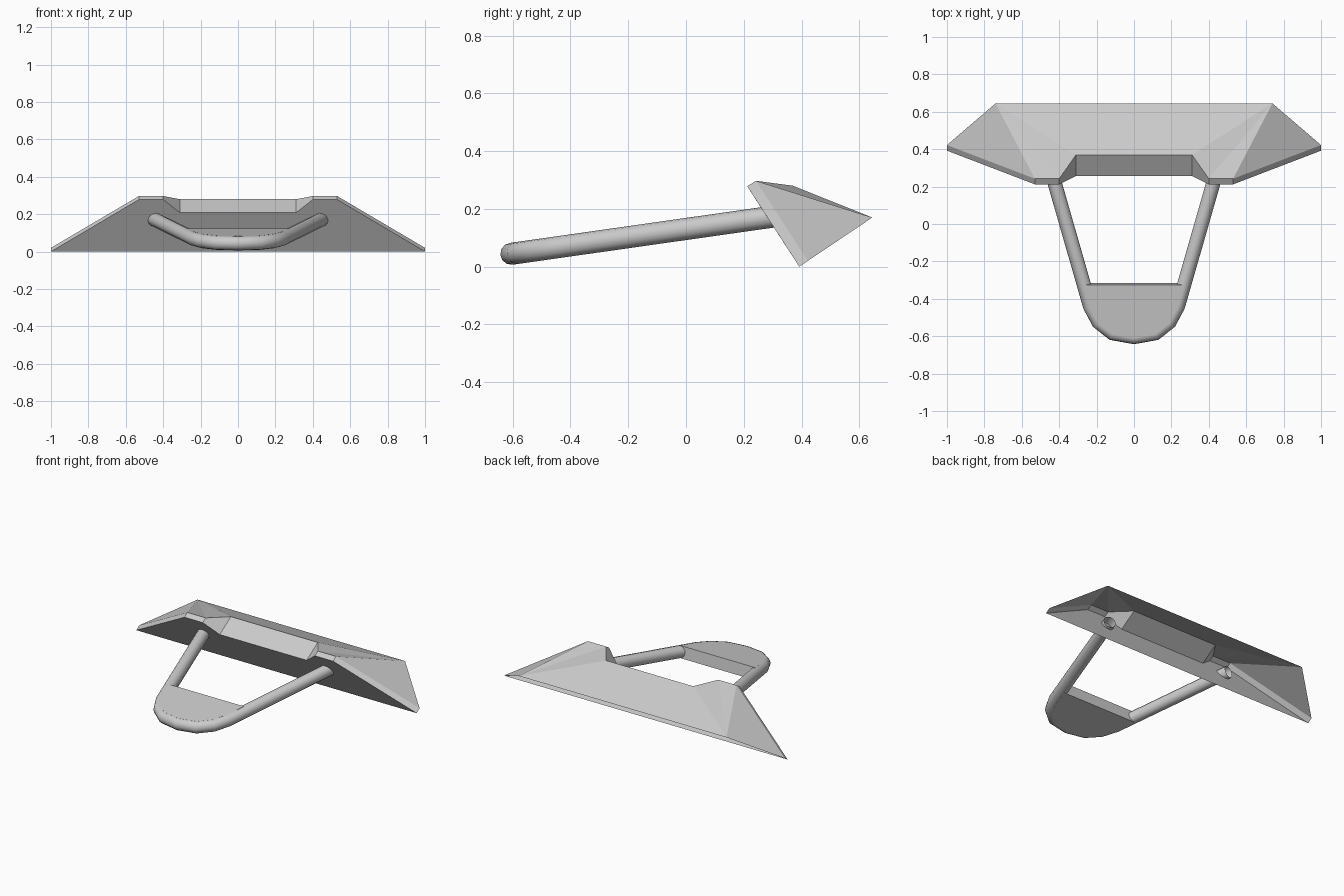
import bpy, bmesh
from mathutils import Vector

cube = bpy.data.objects.get("Cube")
if cube:
    bpy.data.objects.remove(cube)

grey = bpy.data.materials.new("plain_grey")
grey.use_nodes = True
colour = (0.6, 0.6, 0.6, 1)
grey.diffuse_color = colour
grey.node_tree.nodes["Principled BSDF"].inputs["Base Color"].default_value = colour


def mesh_object(name, faces):
    """Make an object from faces given as lists of corner points."""
    bm = bmesh.new()
    for corners in faces:
        bm.faces.new([bm.verts.new(c) for c in corners])
    bmesh.ops.remove_doubles(bm, verts=bm.verts, dist=0.0001)
    bmesh.ops.recalc_face_normals(bm, faces=bm.faces)
    mesh = bpy.data.meshes.new(name)
    bm.to_mesh(mesh)
    bm.free()
    mesh.materials.append(grey)
    obj = bpy.data.objects.new(name, mesh)
    bpy.context.collection.objects.link(obj)
    return obj


def flip(points):
    return [(-x, y, z) for x, y, z in reversed(points)]


# Blade: hollow wedge, open underneath, with a notch in its upper edge
front = [(1, 0.392, 0), (0.53, 0.212, 0.278), (0.40, 0.212, 0.278), (0.31, 0.257, 0.208)]
rim = [(1, 0.422, 0.02), (0.53, 0.242, 0.297), (0.40, 0.242, 0.297), (0.31, 0.37, 0.28)]
back = (0.74, 0.645, 0.17)

half = [[front[i], front[i + 1], rim[i + 1], rim[i]] for i in range(3)]
half += [[rim[i], rim[i + 1], back] for i in range(3)]
middle = [
    front + flip(front),
    [front[3], rim[3]] + flip([front[3], rim[3]]),
    [rim[3], back] + flip([rim[3], back]),
]
mesh_object("blade", half + [flip(f) for f in half] + middle)

# Handle: bent tube with open ends, lying in a gently sloping plane
RADIUS = 0.038
SLOPE = 0.142
normal = Vector((0, -SLOPE, 1)).normalized()


def on_slope(x, y):
    return Vector((x, y, 0.045 + (y + 0.6) * SLOPE))


bend = [(0.235, -0.44), (0.19, -0.525), (0.115, -0.585), (0, -0.605)]
right_path = [(0.453, 0.32)] + bend
path = right_path + [(-x, y) for x, y in reversed(right_path[:-1])]

curve = bpy.data.curves.new("handle_path", "CURVE")
curve.dimensions = "3D"
curve.bevel_depth = RADIUS
curve.bevel_resolution = 4
curve.use_fill_caps = False
spline = curve.splines.new("POLY")
spline.points.add(len(path) - 1)
for point, (x, y) in zip(spline.points, path):
    point.co = (*on_slope(x, y), 1)
spline.use_smooth = True
curve.materials.append(grey)
handle = bpy.data.objects.new("handle", curve)
bpy.context.collection.objects.link(handle)

# Grip plate: fills the bend of the handle, flush with the tube
right_edge = [(0.27, -0.32)] + bend
outline = right_edge + [(-x, y) for x, y in reversed(right_edge[:-1])]
upper = [on_slope(x, y) + normal * RADIUS for x, y in outline]
lower = [p - normal * RADIUS * 2 for p in upper]
count = len(outline)
sides = [[upper[i], upper[(i + 1) % count], lower[(i + 1) % count], lower[i]]
         for i in range(count)]
mesh_object("grip_plate", [upper, lower[::-1]] + sides)
